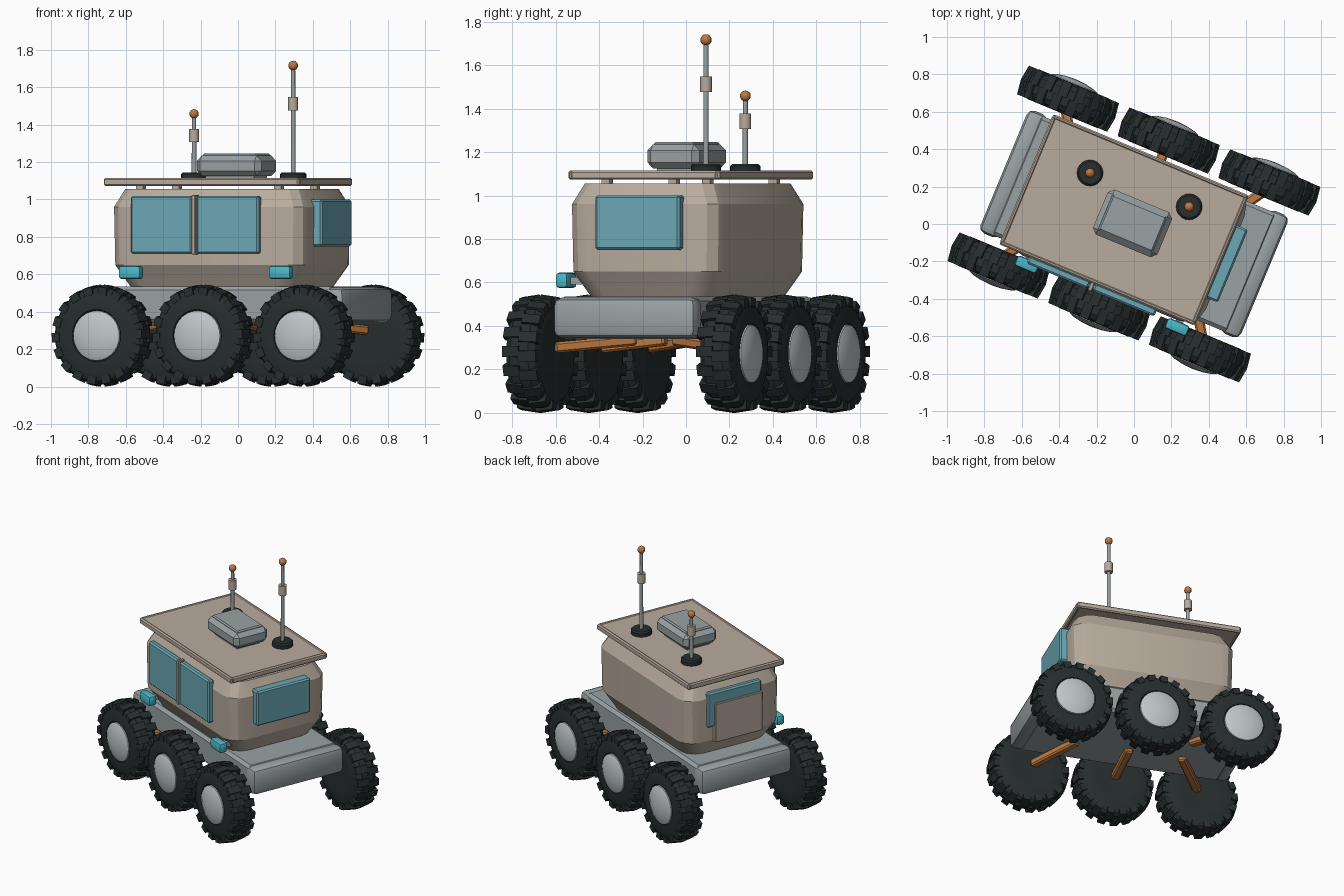
import bpy, bmesh, math
from mathutils import Matrix, Vector

if "Cube" in bpy.data.objects:
    bpy.data.objects.remove(bpy.data.objects["Cube"], do_unlink=True)

# The whole vehicle is turned about z
TURN = Matrix.Rotation(math.radians(-22.6), 4, 'Z')


def material(name, r, g, b):
    m = bpy.data.materials.new(name)
    m.use_nodes = True
    m.diffuse_color = (r, g, b, 1)
    m.node_tree.nodes["Principled BSDF"].inputs["Base Color"].default_value = (r, g, b, 1)
    return m


TAN = material("tan panel", .48, .41, .34)
GRAY = material("gray metal", .32, .36, .37)
RUBBER = material("dark rubber", .02, .027, .027)
HUB = material("pale hub metal", .52, .57, .58)
GLASS = material("teal glass", .15, .39, .46)
LAMP = material("bright lamp", .07, .48, .58)
ORANGE = material("orange", .52, .19, .05)


def finish(name, bm, mat, smooth=30):
    bmesh.ops.recalc_face_normals(bm, faces=bm.faces)
    bm.transform(TURN)
    me = bpy.data.meshes.new(name)
    bm.to_mesh(me)
    bm.free()
    me.materials.append(mat)
    ob = bpy.data.objects.new(name, me)
    bpy.context.collection.objects.link(ob)
    if smooth:
        bpy.ops.object.select_all(action='DESELECT')
        ob.select_set(True)
        bpy.context.view_layer.objects.active = ob
        bpy.ops.object.shade_smooth_by_angle(angle=math.radians(smooth))
    return ob


def box(name, lo, hi, mat, bevel=0, segments=1):
    bm = bmesh.new()
    lo, hi = Vector(lo), Vector(hi)
    size = hi - lo
    bmesh.ops.create_cube(bm, size=1, matrix=Matrix.Translation((lo + hi) / 2) @ Matrix.Diagonal((*size, 1)))
    if bevel:
        bmesh.ops.bevel(bm, geom=bm.edges[:], offset=bevel, segments=segments, profile=.5, affect='EDGES')
    return finish(name, bm, mat)


def lathe(bm, profile, place, steps=32):
    """Revolve (radius, height) points about z, then place the result."""
    rings = []
    for r, h in profile:
        if r == 0:
            rings.append([bm.verts.new(place @ Vector((0, 0, h)))])
        else:
            rings.append([bm.verts.new(place @ Vector((r * math.cos(a), r * math.sin(a), h)))
                          for a in (2 * math.pi * i / steps for i in range(steps))])
    for a, b in zip(rings, rings[1:]):
        for i in range(steps):
            j = (i + 1) % steps
            ring = [a[i % len(a)], a[j % len(a)], b[j % len(b)], b[i % len(b)]]
            bm.faces.new(list(dict.fromkeys(ring)))


def turned(name, profile, mat, place, steps=32, smooth=35):
    bm = bmesh.new()
    lathe(bm, profile, place, steps)
    return finish(name, bm, mat, smooth)


def beam(name, a, b, width, height, mat):
    a, b = Vector(a), Vector(b)
    bm = bmesh.new()
    d = b - a
    place = Matrix.Translation((a + b) / 2) @ d.to_track_quat('Y', 'Z').to_matrix().to_4x4()
    bmesh.ops.create_cube(bm, size=1, matrix=place @ Matrix.Diagonal((width, d.length, height, 1)))
    bmesh.ops.bevel(bm, geom=bm.edges[:], offset=.01, segments=1, affect='EDGES')
    return finish(name, bm, mat)


def wheel(label, u, side):
    # Local z of the wheel points outwards
    place = Matrix.Translation((u, side * .483, .272)) @ Matrix.Rotation(-side * math.pi / 2, 4, 'X')
    bm = bmesh.new()
    lathe(bm, [(0, -.07), (.13, -.085), (.20, -.085), (.24, -.07), (.258, -.045),
               (.258, .045), (.24, .07), (.20, .085), (.14, .085), (.125, .06), (0, .06)], place, 36)
    # Two staggered rows of tread lugs that wrap over the shoulders
    count = 18
    for i in range(count):
        for row in (-1, 1):
            spin = Matrix.Rotation(2 * math.pi * (i + row * .12) / count, 4, 'Z')
            lug = bmesh.ops.create_cube(bm, size=1, matrix=place @ spin @ Matrix.Translation((.245, 0, row * .041))
                                        @ Matrix.Diagonal((.054, .05, .084, 1)))
            for v in lug['verts']:
                p = (place @ spin).inverted() @ v.co
                if abs(p.z) > .06 and p.x > .25:
                    p.x -= .012
                    v.co = place @ spin @ p
    finish("tyre_" + label, bm, RUBBER)
    turned("hub_" + label, [(.135, .06), (.133, .088), (.11, .098), (.06, .108), (0, .112)], HUB, place, 28, 50)


# Wheels and the arms that gather under the chassis
for side, side_name in ((-1, "front"), (1, "back")):
    for k, place_name in ((-1, "outer_right"), (0, "middle"), (1, "outer_left")):
        wheel(side_name + "_" + place_name, k * .583, side)
        beam("arm_" + side_name + "_" + place_name, (k * .57, side * .42, .30),
             (k * .36, side * .10, .335), .055, .05, ORANGE)

# Chassis with end bumpers
box("chassis", (-.69, -.345, .34), (.69, .345, .535), GRAY, .02)
for s, label in ((-1, "right"), (1, "left")):
    a, b = sorted((s * .64, s * .755))
    box("bumper_" + label, (a, -.355, .345), (b, .355, .53), GRAY, .035, 2)


# Cabin: rounded rectangle lofted through four heights
def rounded_ring(bm, z, inset):
    ring = []
    lo, hi = (-.595 + inset, -.385 + inset), (.53 - inset, .375 - inset)
    r = .11
    for q, (cx, cy) in enumerate(((hi[0] - r, hi[1] - r), (lo[0] + r, hi[1] - r),
                                  (lo[0] + r, lo[1] + r), (hi[0] - r, lo[1] + r))):
        for i in range(4):
            a = math.pi / 2 * (q + i / 3)
            ring.append(bm.verts.new((cx + r * math.cos(a), cy + r * math.sin(a), z)))
    return ring


bm = bmesh.new()
rings = [rounded_ring(bm, z, i) for z, i in ((.53, .07), (.65, .005), (.96, 0), (1.055, .045))]
for a, b in zip(rings, rings[1:]):
    for i in range(len(a)):
        j = (i + 1) % len(a)
        bm.faces.new((a[i], a[j], b[j], b[i]))
bm.faces.new(rings[0])
bm.faces.new(rings[-1])
finish("cabin", bm, TAN, 25)

# Windows and the trim around them
box("windshield_right", (-.45, -.415, .71), (-.095, -.37, 1.02), GLASS, .01)
box("windshield_left", (-.07, -.415, .71), (.29, -.37, 1.02), GLASS, .01)
box("windshield_post", (-.094, -.422, .705), (-.071, -.37, 1.025), TAN, .004)
box("end_window_left", (.50, -.215, .75), (.575, .205, 1.0), GLASS, .01)
box("end_window_right", (-.608, -.205, .75), (-.56, .215, 1.0), GLASS, .01)
box("end_panel_right", (-.622, -.205, .64), (-.57, .165, .92), TAN, .004)

# Headlamps on short brackets
for u, label in ((-.445, "right"), (.425, "left")):
    box("headlamp_" + label, (u - .063, -.45, .575), (u + .063, -.39, .645), LAMP, .015, 2)
    box("headlamp_bracket_" + label, (u - .02, -.40, .59), (u + .02, -.28, .625), GRAY)

# Roof slab, edge rails and hidden posts
U0, HU, HV = -.058, .555, .365
box("roof", (U0 - HU, -HV, 1.078), (U0 + HU, HV, 1.11), TAN, .006)
for s, label in ((-1, "a"), (1, "b")):
    box("roof_long_rail_" + label, (U0 - HU - .01, s * HV - .012, 1.073), (U0 + HU + .01, s * HV + .012, 1.115), TAN, .008)
    box("roof_end_rail_" + label, (U0 + s * HU - .012, -HV, 1.073), (U0 + s * HU + .012, HV, 1.115), TAN, .008)
    for t in (-1, 1):
        box("roof_post", (U0 + s * .4 - .02, t * .25 - .02, 1.04), (U0 + s * .4 + .02, t * .25 + .02, 1.085), TAN)

# Equipment box on the roof
box("roof_unit", (-.195, -.13, 1.125), (.178, .13, 1.235), GRAY, .028)
box("roof_unit_lid", (-.165, -.102, 1.22), (.148, .102, 1.246), GRAY, .008)
box("roof_unit_foot", (-.15, -.09, 1.10), (.13, .09, 1.14), GRAY)


# Antennas, given in world position and turned back to the vehicle frame
def antenna(label, x, y, collar, top, ball):
    place = TURN.inverted() @ Matrix.Translation((x, y, 0))
    turned("antenna_base_" + label, [(0, 1.10), (.07, 1.10), (.07, 1.135), (.06, 1.145), (0, 1.145)], RUBBER, place, 20)
    turned("antenna_mast_" + label, [(0, 1.13), (.013, 1.13), (.011, top), (0, top)], GRAY, place, 12)
    turned("antenna_collar_" + label, [(0, collar - .035), (.027, collar - .035),
                                       (.027, collar + .035), (0, collar + .035)], TAN, place, 16)
    arc = [math.pi * i / 8 for i in range(9)]
    points = [(0 if i in (0, 8) else ball * math.sin(a), top - ball * math.cos(a)) for i, a in enumerate(arc)]
    turned("antenna_ball_" + label, points, ORANGE, place, 16, 60)


antenna("tall", .295, .092, 1.512, 1.716, .026)
antenna("short", -.235, .273, 1.342, 1.458, .025)
